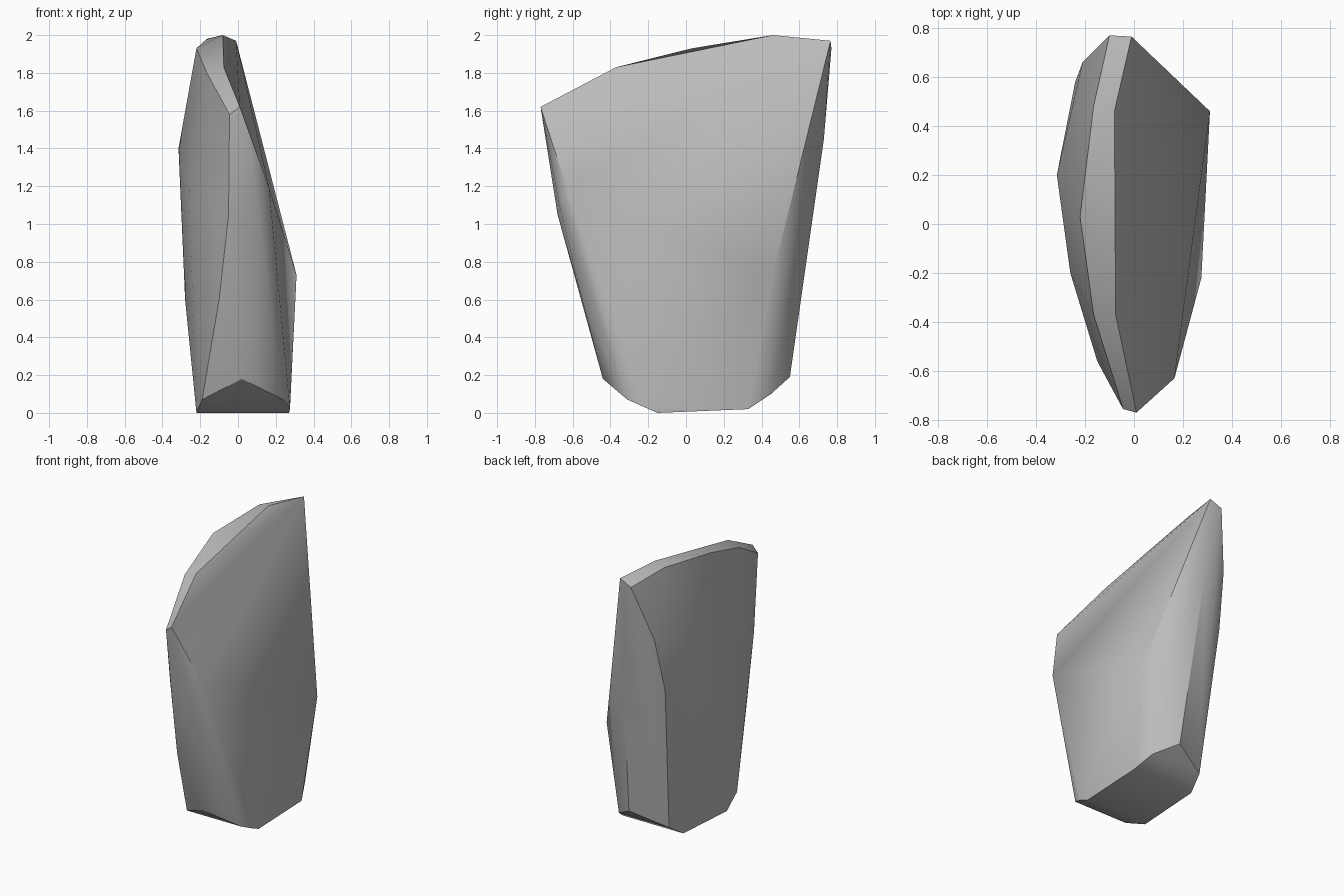
import bpy
import bmesh
import math

cube = bpy.data.objects.get("Cube")
if cube:
    bpy.data.objects.remove(cube, do_unlink=True)


def make_material(name, colour):
    material = bpy.data.materials.new(name)
    material.use_nodes = True
    material.diffuse_color = colour
    shader = material.node_tree.nodes["Principled BSDF"]
    shader.inputs["Base Color"].default_value = colour
    return material


def make_hull(name, groups, material, smooth_angle):
    """Wrap corner points in a tight faceted skin with softened shallow creases."""
    mesh = bpy.data.meshes.new(name)
    obj = bpy.data.objects.new(name, mesh)
    bpy.context.collection.objects.link(obj)
    bm = bmesh.new()
    for group in groups:
        for point in group:
            bm.verts.new(point)
    result = bmesh.ops.convex_hull(bm, input=list(bm.verts))
    # Remove any points that fall inside the skin
    loose = [v for v in bm.verts if not v.link_faces]
    bmesh.ops.delete(bm, geom=loose, context="VERTS")
    bmesh.ops.recalc_face_normals(bm, faces=list(bm.faces))
    bm.to_mesh(mesh)
    bm.free()
    mesh.materials.append(material)
    bpy.ops.object.select_all(action="DESELECT")
    obj.select_set(True)
    bpy.context.view_layer.objects.active = obj
    bpy.ops.object.shade_smooth_by_angle(angle=smooth_angle)
    return obj


# Narrow chipped strip along the crest, back to front
crest_left = [(-.01, .765, 1.97), (-.08, .46, 2), (-.075, -.37, 1.83), (.01, -.77, 1.62)]
crest_right = [(-.1, .77, 1.93), (-.165, .48, 1.98), (-.22, .03, 1.93),
               (-.165, -.37, 1.8), (-.045, -.755, 1.58)]

# Broad sloping flank, with its ridge low down
left_flank = [(.31, .46, .73), (.165, -.63, 1.19), (.275, -.22, .03)]

# Gently bulging opposite flank
right_flank = [(-.315, .2, 1.4), (-.26, -.2, 1.2), (-.28, .15, .6),
               (-.15, -.56, 1.12), (-.24, .58, 1.15)]

# Rounded nose and blunt back
nose = [(-.05, -.68, 1.05), (.1, -.67, 1.1), (.1, -.55, .6), (-.1, -.55, .6)]
back = [(0, .73, 1.45), (-.21, .66, 1.54), (.07, .55, .19)]

# Chamfered foot
foot = [(.02, -.44, .18), (-.19, -.31, .07), (.24, -.31, .07),
        (-.22, -.15, 0), (.27, -.15, 0), (-.21, .33, .02), (.275, .33, .02),
        (-.18, .45, .1), (.22, .45, .1)]

stone = make_material("stone grey", (.5, .5, .5, 1))
make_hull("rock", [crest_left, crest_right, left_flank, right_flank, nose, back, foot],
          stone, math.radians(32))
